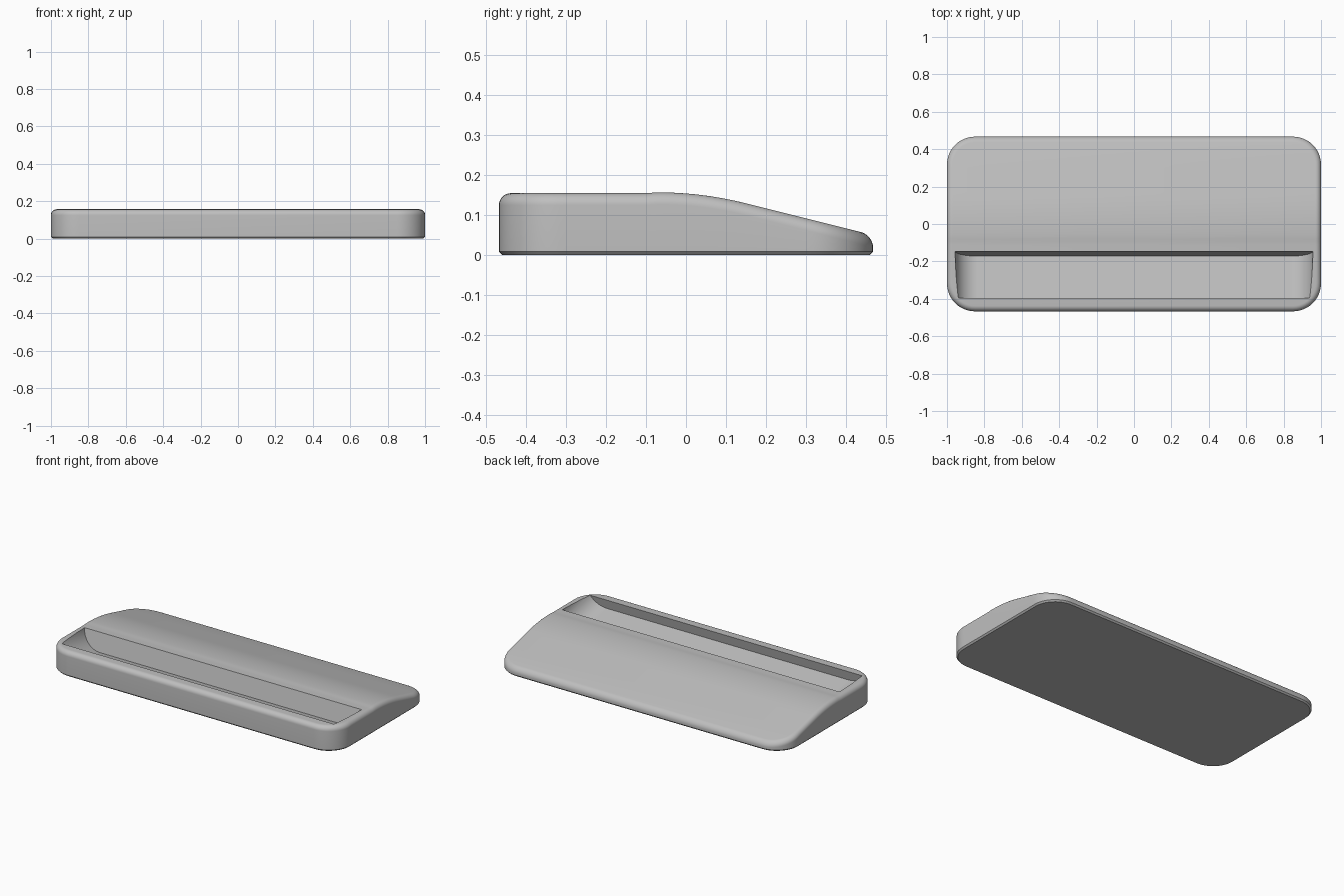
import bpy
import bmesh
from math import sin, cos, pi, radians
from mathutils import Vector

cube = bpy.data.objects.get("Cube")
if cube:
    bpy.data.objects.remove(cube, do_unlink=True)

HALF_X, HALF_Y, CORNER = 1.0, 0.467, 0.15
TOP, PEAK, FILLET, CHAMFER = 0.155, 0.157, 0.03, 0.009

grey = bpy.data.materials.new("plain grey")
grey.use_nodes = True
colour = (0.52, 0.52, 0.52, 1)
grey.diffuse_color = colour
grey.node_tree.nodes["Principled BSDF"].inputs["Base Color"].default_value = colour


def make_object(name, bm):
    bmesh.ops.recalc_face_normals(bm, faces=bm.faces)
    mesh = bpy.data.meshes.new(name)
    bm.to_mesh(mesh)
    bm.free()
    mesh.materials.append(grey)
    obj = bpy.data.objects.new(name, mesh)
    bpy.context.collection.objects.link(obj)
    return obj


def top_height(y):
    """Flat front deck, a soft crest, then a slope down to the back."""
    start, end, slope = -0.07, 0.15, 0.25
    if y < start:
        ease = max(0, min(1, (y + 0.1) / 0.03))
        return TOP + (PEAK - TOP) * ease * ease * (3 - 2 * ease)
    curve = slope / (2 * (end - start))
    bend = min(y, end) - start
    return PEAK - curve * bend * bend - slope * max(0, y - end)


def half_outline(inset):
    """One side of the rounded rectangle, from front to back."""
    cx, cy, r = HALF_X - CORNER, HALF_Y - CORNER, CORNER - inset
    arc = [(cx + r * sin(a), r * cos(a)) for a in (i * pi / 24 for i in range(13))]
    front = [(x, -cy - y) for x, y in arc]
    back = [(x, cy + y) for x, y in reversed(arc)]
    side = [(HALF_X - inset, -cy + 2 * cy * i / 40) for i in range(1, 40)]
    return front + side + back


# Body: stacked outlines with a chamfered foot and a rounded top edge
bm = bmesh.new()
rings = []


def add_ring(inset, height):
    half = half_outline(inset)
    loop = half + [(-x, y) for x, y in reversed(half)]
    rings.append([bm.verts.new((x, y, height(y))) for x, y in loop])


add_ring(CHAMFER, lambda y: 0)
add_ring(0, lambda y: CHAMFER)
for i in range(9):
    a = i * pi / 16
    add_ring(FILLET * (1 - cos(a)),
             lambda y, a=a: top_height(y) - FILLET * (1 - sin(a)))

count = len(rings[0])
for low, high in zip(rings, rings[1:]):
    for i in range(count):
        j = (i + 1) % count
        bm.faces.new((low[i], low[j], high[j], high[i]))
bm.faces.new(rings[0])
cap = rings[-1]
for i in range(count // 2 - 1):
    bm.faces.new((cap[i], cap[i + 1], cap[-2 - i], cap[-1 - i]))
body = make_object("stand_body", bm)

# Slot cutter: round-bottomed trough, leaning back
tilt = radians(12.8)
along = Vector((0, -cos(tilt), sin(tilt)))
up = Vector((0, sin(tilt), cos(tilt)))
origin = Vector((0, -0.172, 0.042))
slot_half, slot_round, slot_length = 0.957, 0.125, 0.243
side = [(slot_half, 0.25)]
for i in range(17):
    a = i * pi / 32
    side.append((slot_half - slot_round * (1 - cos(a)), slot_round * (1 - sin(a))))
section = side + [(-x, h) for x, h in reversed(side)]
bm = bmesh.new()
ends = [[bm.verts.new(origin + Vector((x, 0, 0)) + up * h + along * d)
         for x, h in section] for d in (0, slot_length)]
for end in ends:
    bm.faces.new(end)
for i in range(len(section)):
    j = (i + 1) % len(section)
    bm.faces.new((ends[0][i], ends[0][j], ends[1][j], ends[1][i]))
cutter = make_object("slot_cutter", bm)
cutter.hide_render = True

# Cut the slot, then drop the cutter
cut = body.modifiers.new("slot", "BOOLEAN")
cut.operation = "DIFFERENCE"
cut.solver = "EXACT"
cut.object = cutter
bpy.context.view_layer.objects.active = body
body.select_set(True)
cutter.select_set(False)
bpy.ops.object.modifier_apply(modifier=cut.name)
bpy.data.objects.remove(cutter, do_unlink=True)
bpy.ops.object.shade_smooth_by_angle(angle=radians(30))
